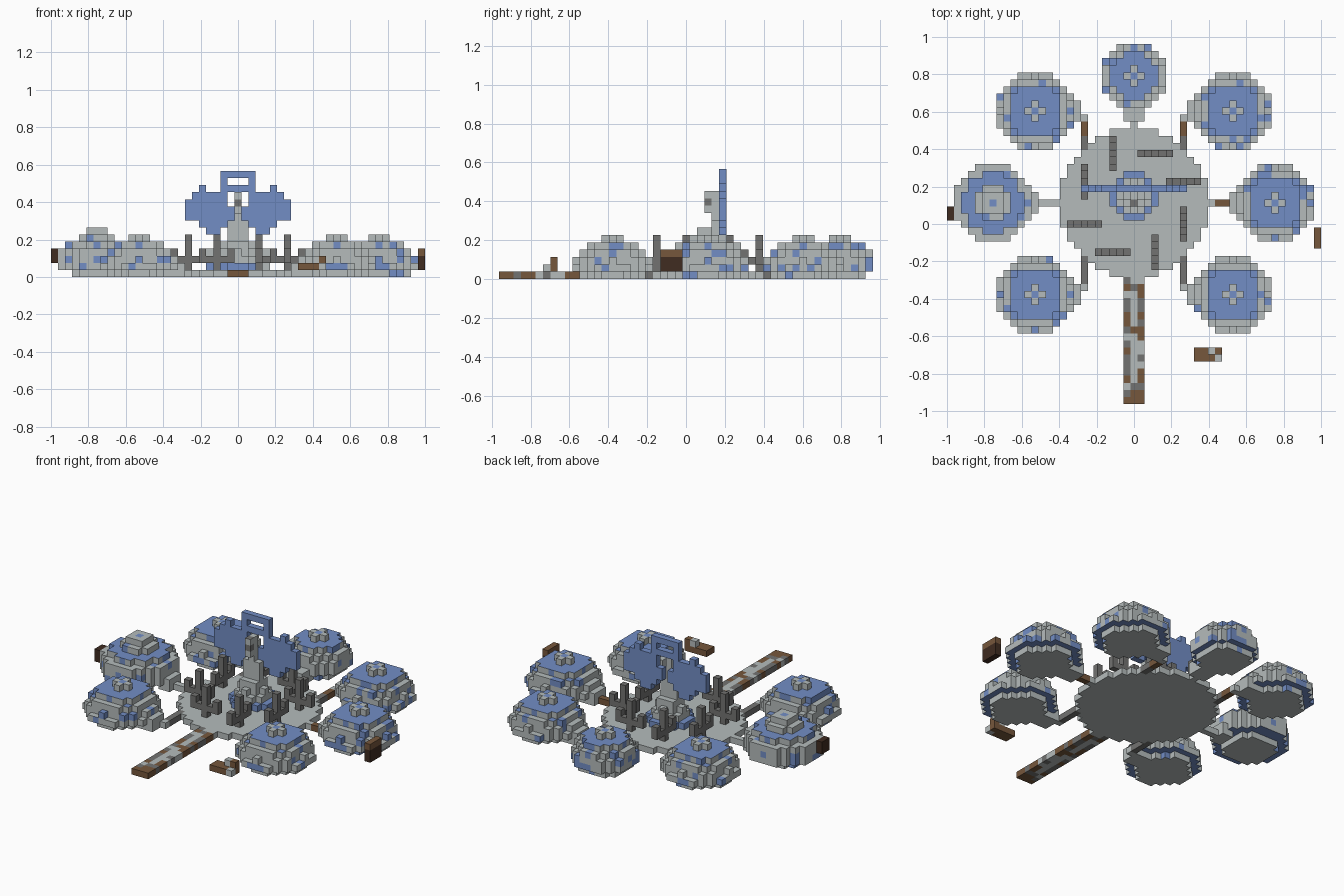
import bpy
import random
from mathutils import Vector

random.seed(4)
V = 2 / 53  # edge of one block

cube = bpy.data.objects.get("Cube")
if cube:
    bpy.data.objects.remove(cube)

COLOURS = {
    "light_stone": (0.46, 0.50, 0.50),
    "blue": (0.17, 0.27, 0.56),
    "dark_stone": (0.17, 0.17, 0.165),
    "brown": (0.18, 0.095, 0.045),
    "dark_brown": (0.05, 0.025, 0.015),
}
NAMES = list(COLOURS)
STONE, BLUE, DARK, BROWN, UMBER = range(5)
for name, rgb in COLOURS.items():
    m = bpy.data.materials.new(name)
    m.use_nodes = True
    m.diffuse_color = (*rgb, 1)
    m.node_tree.nodes["Principled BSDF"].inputs["Base Color"].default_value = (*rgb, 1)


def build(name, blocks):
    """Skin a dict of block -> colour, or (side, top, bottom), with its exposed faces."""
    verts, faces, mats = {}, [], []
    for cell, col in blocks.items():
        side, top, bottom = col if isinstance(col, tuple) else (col,) * 3
        for axis in range(3):
            for sign in (-1, 1):
                n = Vector((0, 0, 0))
                n[axis] = sign
                if tuple(int(a + b) for a, b in zip(cell, n)) in blocks:
                    continue
                u, w = Vector((0, 0, 0)), Vector((0, 0, 0))
                u[(axis + 1) % 3] = 1
                w[(axis + 2) % 3] = sign
                ring = []
                for a, b in ((-1, -1), (1, -1), (1, 1), (-1, 1)):
                    p = Vector(cell) + (n + u * a + w * b) / 2 + Vector((0, 0, 0.5))
                    ring.append(verts.setdefault(tuple(p), len(verts)))
                faces.append(ring)
                mats.append(side if axis < 2 else top if sign > 0 else bottom)
    mesh = bpy.data.meshes.new(name)
    mesh.from_pydata([Vector(p) * V for p in verts], [], faces)
    for n in NAMES:
        mesh.materials.append(bpy.data.materials[n])
    mesh.polygons.foreach_set("material_index", mats)
    mesh.update()
    ob = bpy.data.objects.new(name, mesh)
    bpy.context.collection.objects.link(ob)


def box(xs, ys, zs, col):
    """Blocks filling inclusive ranges."""
    return {(x, y, z): col for x in range(xs[0], xs[1] + 1)
            for y in range(ys[0], ys[1] + 1) for z in range(zs[0], zs[1] + 1)}


def disc(cx, cy, z, r2, col):
    r = int(r2 ** 0.5) + 1
    return {(cx + x, cy + y, z): col for x in range(-r, r + 1)
            for y in range(-r, r + 1) if x * x + y * y <= r2}


# Central plaza
build("plaza", disc(0, 3, 0, 110, STONE))

# Domed houses, stacked from shrinking discs
LOW = (17, 30, 25, 20, 13, 1)
SMALL = (13, 21, 20, 17, 10, 1)
TALL = (13, 30, 29, 29, 18, 6, 2)


def dome(name, cx, cy, radii, porch, path):
    blocks = {}
    top = len(radii) - 1
    roof = 4
    for z, r2 in enumerate(radii):
        for cell in disc(cx, cy, z, r2, 0):
            dx, dy = cell[0] - cx, cell[1] - cy
            d2 = dx * dx + dy * dy
            patch = BLUE if random.random() < 0.13 and z < top else STONE
            lid = patch
            if z == roof:
                lid = BLUE
            elif z == roof - 1 and abs(dx) == abs(dy):
                lid = BLUE
            elif z == top and d2 == 0:
                lid = BLUE
            side = BLUE if z == roof and 0 in (dx, dy) else patch
            if z == 1 and abs(dx) <= 2 and dy != 0:
                side = BLUE if random.random() < 0.4 else STONE
            blocks[cell] = (side, lid, BLUE if z == 1 else STONE)
    for cell, col in porch.items():
        blocks.setdefault(cell, col)
    build(name, blocks)
    build(name + "_bridge", {c: k for c, k in path.items() if c not in blocks})


for sx, side in ((-1, "right"), (1, "left")):
    # Houses on the diagonals
    for sy, end in ((-1, "front"), (1, "back")):
        porch, path = {}, {}
        for step, high in ((9, 2), (8, 1), (7, 0)):
            for j in range(12, 15 if step > 7 else 13):
                for z in range(high + 1):
                    porch[sx * step, 3 + sy * j, z] = STONE
        for j in range(8, 12):
            path[sx * 7, 3 + sy * j, 0] = DARK if sy < 0 or j < 10 else BROWN
        dome(f"{end}_{side}_house", sx * 14, 3 + sy * 13, LOW, porch, path)
    # Houses on the sides
    porch = {(sx * i, j, z): STONE for i in (14, 15) for j in (2, 3, 4)
             for z in range(i - 12)}
    path = {(sx * i, 3, 0): BROWN if sx > 0 and i > 11 else STONE for i in (11, 12, 13)}
    dome(f"{side}_house", sx * 20, 3, TALL if sx < 0 else LOW, porch, path)

dome("back_house", 0, 21, SMALL, box((-1, 1), (15, 17), (0, 1), STONE),
     box((0, 0), (14, 14), (0, 0), STONE))

# Front causeway with worn, mottled paving
paving = {}
for x in (-1, 0, 1):
    for y in range(-25, -7):
        weights = (6, 2, 1) if x == 0 else (2, 4, 3)
        if y < -23:
            weights = (0, 2, 5)
        paving[x, y, 0] = random.choices((STONE, DARK, BROWN), weights)[0]
build("causeway", paving)


# Branching stone posts, repeated by quarter turns about the plaza centre
def post(name, cx, cy, along_x):
    blocks = box((cx, cx), (cy, cy), (1, 5), DARK)
    for s in (-2, -1, 1, 2):
        for z in ((2, 3) if abs(s) == 2 else (2,)):
            blocks[(cx + s, cy, z) if along_x else (cx, cy + s, z)] = DARK
    build(name, blocks)


for label, x, y, flat in (("outer", -3, 7, False), ("inner", 3, 7, True)):
    for turn in range(4):
        post(f"{label}_post_{turn + 1}", x, 3 + y, flat)
        x, y, flat = y, -x, not flat

# Monument base
base = disc(0, 4, 1, 12, BLUE)
base.update(disc(0, 4, 2, 5, STONE))
base.update(disc(0, 4, 3, 4, STONE))
base.update(disc(0, 4, 4, 2, STONE))
build("monument_base", base)

# Standing figure
figure = box((0, 0), (4, 4), (5, 11), STONE)
figure.update(box((0, 0), (3, 3), (9, 11), STONE))
figure.update(box((-1, 1), (4, 4), (5, 7), STONE))
figure[0, 3, 10] = DARK
figure[0, 3, 11] = (STONE, DARK, STONE)
build("figure", figure)

# Wings and square halo
WING = ((8, 9), (7, 11), (6, 11), (6, 11), (7, 12), (8, 11), (8, 10))
wings = {}
for i, span in enumerate(WING, 1):
    for s in (-1, 1):
        wings.update(box((s * i, s * i), (5, 5), span, BLUE))
wings.update(box((-2, 2), (5, 5), (12, 14), BLUE))
for i in (-1, 0, 1):
    del wings[i, 5, 13]
build("wings_and_halo", wings)

# Loose timber pieces
crate = box((26, 26), (-3, -1), (1, 2), UMBER)
crate.update(box((26, 26), (-3, -1), (3, 3), (BROWN, BROWN, BROWN)))
build("crate", crate)
boat = box((9, 12), (-19, -18), (1, 1), BROWN)
boat.update({(11, -18, 2): STONE, (12, -18, 2): BROWN, (12, -19, 1): STONE})
build("small_boat", boat)
build("wall_shelf", box((-26, -26), (1, 2), (2, 3), UMBER))
